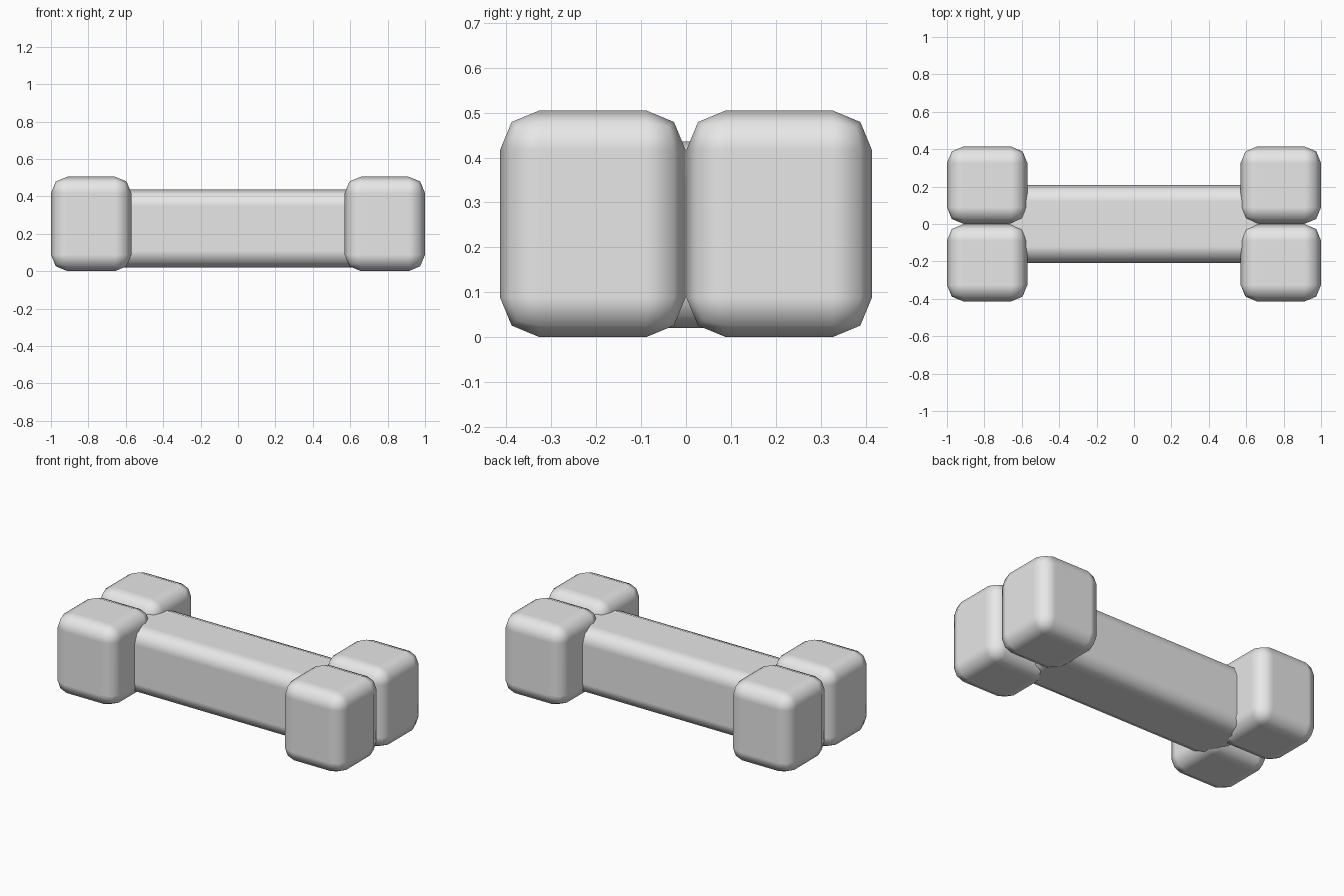
import bpy

default_cube = bpy.data.objects.get("Cube")
if default_cube:
    bpy.data.objects.remove(default_cube, do_unlink=True)

# Single pale grey colour
grey = bpy.data.materials.new("pale_grey")
grey.use_nodes = True
colour = (0.8, 0.8, 0.8, 1)
grey.diffuse_color = colour
grey.node_tree.nodes["Principled BSDF"].inputs["Base Color"].default_value = colour


def rounded_block(name, centre, size, radius=0.088):
    """Smooth box with two-segment rounded edges."""
    bpy.ops.mesh.primitive_cube_add(size=1, location=centre)
    block = bpy.context.object
    block.name = name
    block.scale = size
    bpy.ops.object.transform_apply(location=False, rotation=False, scale=True)
    bpy.ops.object.shade_smooth()
    bevel = block.modifiers.new("rounded_edges", 'BEVEL')
    bevel.width = radius
    bevel.segments = 2
    bevel.harden_normals = True
    block.data.materials.append(grey)
    return block


# Shaft, with its ends buried between the knobs
rounded_block("shaft", (0, 0, 0.228), (1.44, 0.415, 0.415))

# Two knobs side by side at each end
for x_name, sx in (("left", 1), ("right", -1)):
    for y_name, sy in (("front", -1), ("back", 1)):
        rounded_block(f"{y_name}_{x_name}_knob",
                      (sx * 0.785, sy * 0.2075, 0.2525),
                      (0.43, 0.413, 0.505))
